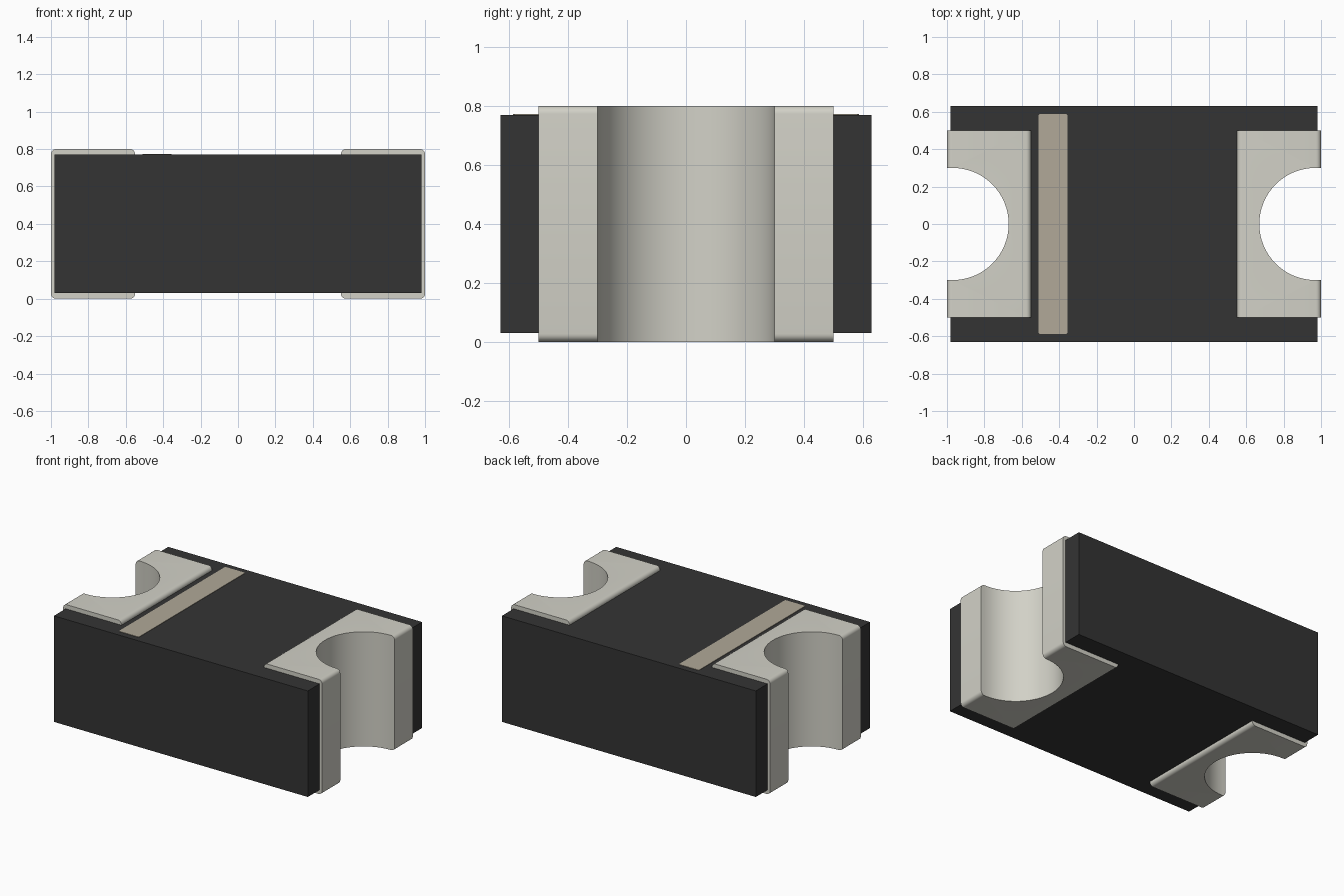
import bpy, bmesh, math

cube = bpy.data.objects.get("Cube")
if cube:
    bpy.data.objects.remove(cube, do_unlink=True)


def material(name, rgb):
    """Flat material from 0-255 sRGB values."""
    lin = [((c / 255 + 0.055) / 1.055) ** 2.4 for c in rgb] + [1.0]
    m = bpy.data.materials.new(name)
    m.use_nodes = True
    m.diffuse_color = lin
    m.node_tree.nodes["Principled BSDF"].inputs["Base Color"].default_value = lin
    return m


BLACK = material("black body", (52, 52, 52))
METAL = material("pale metal", (210, 209, 199))
TAN = material("tan marking", (177, 169, 152))


def notch(side, radius, edge_x, steps=32):
    """Half-round slot from -y to +y, opening at edge_x on the +x or -x side."""
    arc = [(0.97 - radius * math.cos(a), radius * math.sin(a))
           for a in (math.pi * (i / steps - 0.5) for i in range(steps + 1))]
    pts = [(edge_x, -radius)] + arc + [(edge_x, radius)]
    return [(side * x, side * y) for x, y in pts]


def prism(name, outline, z0, z1, mat, bevel=None):
    """Extrude an outline upward; bevel lists edges to round by a test."""
    bm = bmesh.new()
    base = bm.faces.new([bm.verts.new((x, y, z0)) for x, y in outline])
    ext = bmesh.ops.extrude_face_region(bm, geom=[base])
    top = [v for v in ext["geom"] if isinstance(v, bmesh.types.BMVert)]
    bmesh.ops.translate(bm, verts=top, vec=(0, 0, z1 - z0))
    bmesh.ops.recalc_face_normals(bm, faces=bm.faces)
    if bevel:
        edges = [e for e in bm.edges if bevel(*[v.co for v in e.verts])]
        bmesh.ops.bevel(bm, geom=edges, offset=0.027, segments=6,
                        profile=0.5, affect='EDGES')
    me = bpy.data.meshes.new(name)
    bm.to_mesh(me)
    bm.free()
    me.materials.append(mat)
    ob = bpy.data.objects.new(name, me)
    bpy.context.collection.objects.link(ob)
    return ob


# Body: block with a slot in each end, kept hidden behind the terminals
body = prism("body",
             [(-0.98, -0.63), (0.98, -0.63)] + notch(1, 0.32, 0.98)
             + [(0.98, 0.63), (-0.98, 0.63)] + notch(-1, 0.32, 0.98),
             0.03, 0.77, BLACK)


def cross_edge(a, b):
    """Horizontal edges across the terminal's inner and outer ends."""
    return (abs(a.z - b.z) < 1e-5 and abs(a.x - b.x) < 1e-5
            and (abs(abs(a.x) - 1) < 1e-4 or abs(abs(a.x) - 0.55) < 1e-4))


# Terminals: rounded metal caps with a half-round slot
for side, label in ((1, "left"), (-1, "right")):
    outline = [(side * x, side * y) for x, y in
               ((1, 0.5), (0.55, 0.5), (0.55, -0.5), (1, -0.5))]
    cap = prism(label + "_terminal", outline + notch(side, 0.3, 1.0),
                0, 0.8, METAL, cross_edge)
    bpy.ops.object.select_all(action='DESELECT')
    cap.select_set(True)
    bpy.context.view_layer.objects.active = cap
    bpy.ops.object.shade_smooth_by_angle(angle=math.radians(30))

# Polarity stripe: thin plate on top with small clipped corners
x0, x1, y, c = -0.51, -0.355, 0.587, 0.006
prism("polarity_stripe",
      [(x0 + c, -y), (x1 - c, -y), (x1, -y + c), (x1, y - c),
       (x1 - c, y), (x0 + c, y), (x0, y - c), (x0, -y + c)],
      0.768, 0.773, TAN)
